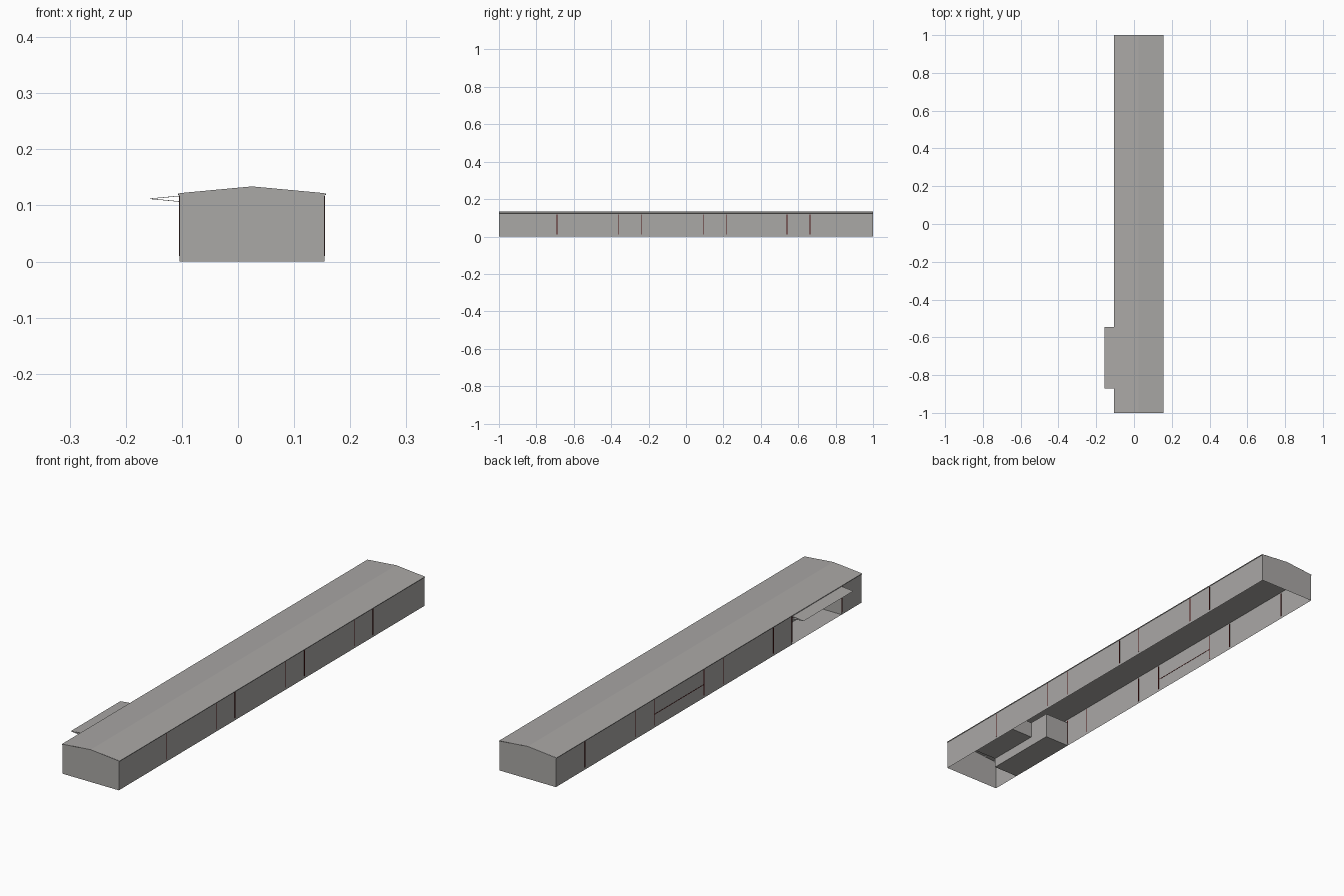
import bpy, bmesh

if "Cube" in bpy.data.objects:
    bpy.data.objects.remove(bpy.data.objects["Cube"])

XL, XR, XM = -0.104, 0.154, 0.025      # left wall, right wall, ridge
EAVE, RIDGE = 0.122, 0.134
Y0, Y1 = -0.87, -0.545                 # loading bay along the left wall
BAY_X, BAY_TOP = 0.01, 0.107


def material(name, rgb):
    m = bpy.data.materials.new(name)
    m.diffuse_color = (*rgb, 1)
    m.use_nodes = True
    m.node_tree.nodes["Principled BSDF"].inputs["Base Color"].default_value = m.diffuse_color
    return m


grey = material("warm grey", (0.402, 0.392, 0.381))
red = material("dark red trim", (0.07, 0.006, 0.006))


def finish(name, bm, mat):
    me = bpy.data.meshes.new(name)
    bm.to_mesh(me)
    bm.free()
    me.materials.append(mat)
    ob = bpy.data.objects.new(name, me)
    bpy.context.collection.objects.link(ob)
    return ob


def sheets(name, polys, mat):
    """Object made of flat polygons."""
    bm = bmesh.new()
    for p in polys:
        bm.faces.new([bm.verts.new(c) for c in p])
    bmesh.ops.remove_doubles(bm, verts=bm.verts, dist=1e-5)
    return finish(name, bm, mat)


def wall_x(x, ya, yb, za, zb):
    return [(x, ya, za), (x, ya, zb), (x, yb, zb), (x, yb, za)]


def wall_y(y, xa, xb, za, zb):
    return [(xa, y, za), (xb, y, za), (xb, y, zb), (xa, y, zb)]


def slab(xa, xb, ya, yb, z):
    return [(xa, ya, z), (xb, ya, z), (xb, yb, z), (xa, yb, z)]


def box(name, lo, hi, mat):
    bm = bmesh.new()
    bmesh.ops.create_cube(bm, size=1)
    for v in bm.verts:
        v.co = [(lo[i] + hi[i]) / 2 + v.co[i] * (hi[i] - lo[i]) for i in range(3)]
    finish(name, bm, mat)


# gable end walls
sheets("end_walls", [[(XL, y, 0), (XR, y, 0), (XR, y, EAVE), (XM, y, RIDGE), (XL, y, EAVE)]
                     for y in (-1, 1)], grey)

# long walls, the left one leaving the bay open
sheets("right_wall", [wall_x(XR, -1, 1, 0, EAVE)], grey)
sheets("left_wall", [wall_x(XL, -1, Y0, 0, EAVE), wall_x(XL, Y1, 1, 0, EAVE),
                     wall_x(XL, Y0, Y1, BAY_TOP, EAVE)], grey)

# low pitched roof with a tiny overhang and fascia
sheets("roof", [[(x, -1, EAVE), (XM, -1, RIDGE), (XM, 1, RIDGE), (x, 1, EAVE)]
                for x in (XL - 0.003, XR + 0.003)], grey)
for side, x in (("left", XL - 0.003), ("right", XR + 0.001)):
    box(side + "_fascia", (x, -1, EAVE - 0.003), (x + 0.002, 1, EAVE - 0.0002), grey)

# recessed bay with floor, partial back wall and raised inner landing
STEP_Y, IN_X, IN_Z = -0.64, 0.12, 0.04
sheets("bay_recess", [
    slab(XL, BAY_X, Y0, Y1, 0.0),
    wall_y(Y1, XL, BAY_X, 0, BAY_TOP),
    wall_y(Y0, XL, BAY_X, 0, BAY_TOP),
    wall_y(Y0, BAY_X, IN_X, IN_Z, BAY_TOP),
    wall_x(BAY_X, STEP_Y, Y1, 0, BAY_TOP),
    wall_x(BAY_X, Y0, STEP_Y, 0, IN_Z),
    slab(BAY_X, IN_X, Y0, STEP_Y, IN_Z),
    wall_y(STEP_Y, BAY_X, IN_X, IN_Z, BAY_TOP),
], grey)

# canopy over the bay: two thin sheets meeting at the tip
TIP = -0.157
canopy = sheets("canopy", [[(XL, Y0, z), (XL, Y1, z), (TIP, Y1, 0.112), (TIP, Y0, 0.112)]
                           for z in (0.107, 0.117)], grey)
solid = canopy.modifiers.new("thickness", "SOLIDIFY")
solid.thickness = 0.001
solid.offset = 0

# slim vertical strips dividing the long walls
right_strips = (-0.69, -0.363, -0.24, 0.092, 0.215, 0.54, 0.663)
left_strips = (-0.872, -0.545, -0.423, -0.095, 0.032, 0.357, 0.482, 0.81)
for side, x, ys in (("right", XR, right_strips), ("left", XL, left_strips)):
    for i, y in enumerate(ys):
        box(f"{side}_strip_{i}", (x - 0.001, y - 0.0018, 0.01),
            (x + 0.001, y + 0.0018, 0.117), red)

# horizontal rail on one left panel
box("left_rail", (XL - 0.001, 0.032, 0.054), (XL + 0.001, 0.357, 0.056), red)
